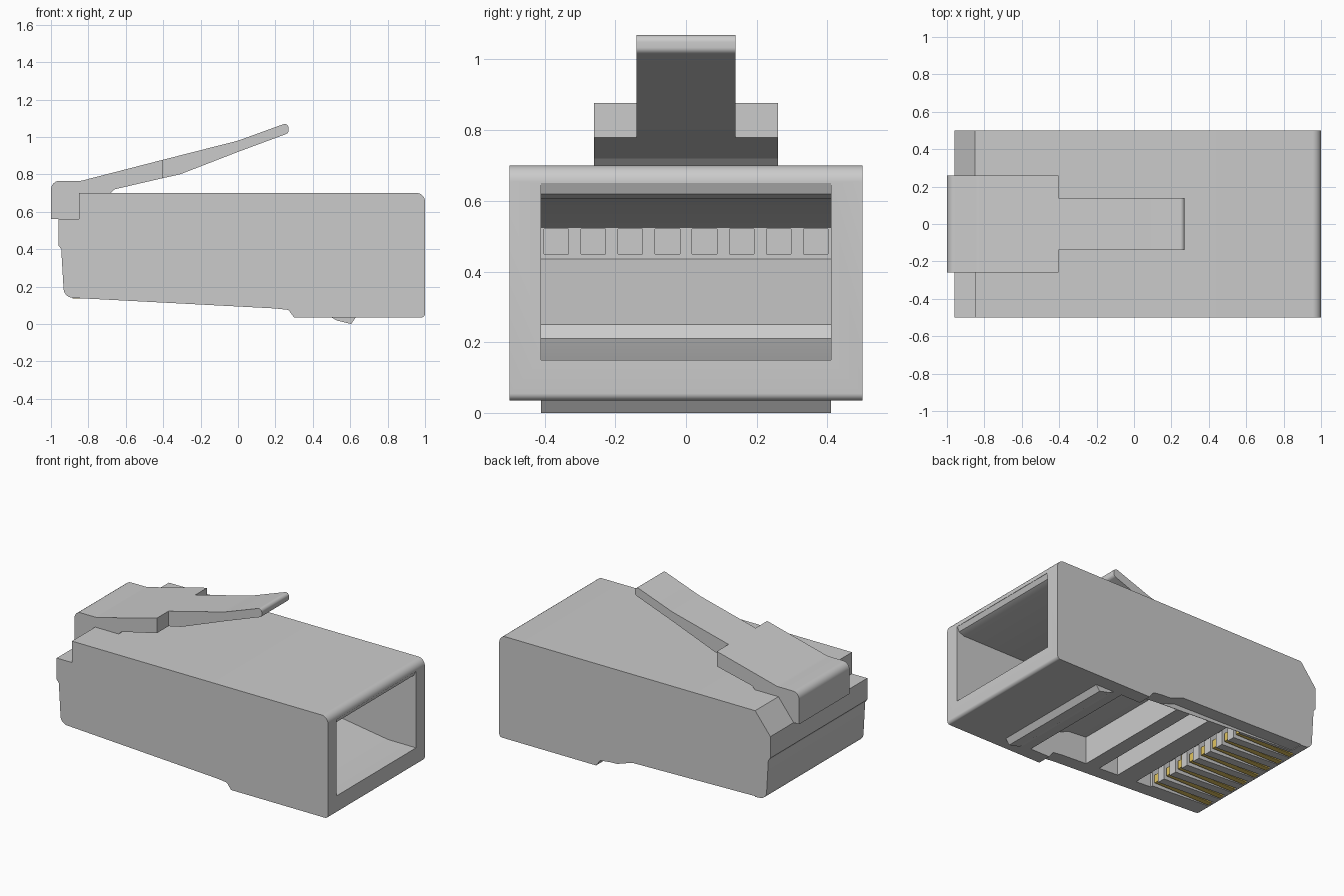
import bpy, bmesh, math
from mathutils import Vector

if "Cube" in bpy.data.objects:
    bpy.data.objects.remove(bpy.data.objects["Cube"])


def rounded(points):
    """Expand (x, z, radius) corners into arcs; (x, z) corners stay sharp."""
    out, n = [], len(points)
    for i, p in enumerate(points):
        c = Vector(p[:2])
        if len(p) == 2:
            out.append(c)
            continue
        a = (Vector(points[i - 1][:2]) - c).normalized()
        b = (Vector(points[(i + 1) % n][:2]) - c).normalized()
        half = a.angle(b) / 2
        centre = c + (a + b).normalized() * p[2] / math.sin(half)
        start = c + a * p[2] / math.tan(half) - centre
        end = c + b * p[2] / math.tan(half) - centre
        for k in range(7):
            t = k / 6
            out.append(centre + start.lerp(end, t).normalized() * p[2])
    return out


def add_prism(bm, points, y0, y1):
    """Extrude an x-z profile between two y positions."""
    pts = rounded(points)
    ends = [[bm.verts.new((p.x, y, p.y)) for p in pts] for y in (y0, y1)]
    bm.faces.new(ends[0])
    bm.faces.new(ends[1][::-1])
    n = len(pts)
    for i in range(n):
        j = (i + 1) % n
        bm.faces.new((ends[0][j], ends[0][i], ends[1][i], ends[1][j]))


def box(x0, x1, z0, z1):
    return [(x0, z0), (x1, z0), (x1, z1), (x0, z1)]


def make(name, prisms):
    bm = bmesh.new()
    for points, y0, y1 in prisms:
        add_prism(bm, points, y0, y1)
    bmesh.ops.recalc_face_normals(bm, faces=bm.faces)
    mesh = bpy.data.meshes.new(name)
    bm.to_mesh(mesh)
    bm.free()
    obj = bpy.data.objects.new(name, mesh)
    bpy.context.collection.objects.link(obj)
    return obj


def cut(obj, prisms):
    """Subtract prisms from an object; an empty result is ignored."""
    cutter = make("cutter", prisms)
    cutter.hide_render = True
    mod = obj.modifiers.new("cut", 'BOOLEAN')
    mod.operation, mod.solver, mod.object = 'DIFFERENCE', 'EXACT', cutter
    graph = bpy.context.evaluated_depsgraph_get()
    mesh = bpy.data.meshes.new_from_object(obj.evaluated_get(graph))
    obj.modifiers.clear()
    if len(mesh.polygons) > 6:
        obj.data = mesh
    bpy.data.objects.remove(cutter)


def smooth(obj):
    bpy.ops.object.select_all(action='DESELECT')
    obj.select_set(True)
    bpy.context.view_layer.objects.active = obj
    bpy.ops.object.shade_smooth_by_angle(angle=math.radians(30))


W = 0.41                                        # inner half width
lanes = [-0.3675 + 0.105 * i for i in range(8)]  # wire positions

# Housing outline
body = make("housing", [([
    (-0.85, 0.7), (-0.85, 0.56), (-0.96, 0.56), (-0.96, 0.42), (-0.945, 0.40),
    (-0.93, 0.142, 0.05), (0.20, 0.083), (0.27, 0.075, 0.02), (0.30, 0.035),
    (1.0, 0.035, 0.02), (1.0, 0.7, 0.045)], -0.5, 0.5)])

# Raised underside of the far wall
cut(body, [([(0.31, -0.1), (0.31, 0.03), (0.04, 0.122), (-0.85, 0.142),
             (-0.85, -0.1)], W + 0.003, 0.6)])

# Cable cavity with rounded upper lip and funnel
cut(body, [([
    (1.1, 0.65), (0.998, 0.65), (0.985, 0.62), (0.95, 0.605), (0.30, 0.605),
    (0.02, 0.525), (0.02, 0.435), (0.38, 0.25), (0.40, 0.21), (0.80, 0.15),
    (1.1, 0.15)], -W, W)])

# Crimp recesses underneath and wire holes
cuts = [
    ([(0.44, -0.1), (0.44, 0.14), (0.15, 0.26), (0.02, 0.27), (0.02, -0.1)], -W, W),
    ([(-0.08, -0.1), (-0.08, 0.22), (-0.12, 0.34), (-0.22, 0.34), (-0.22, -0.1)], -W, W),
    (box(-0.47, -0.36, -0.1, 0.21), -W, W)]
for y in lanes:
    cuts.append((box(-0.85, 0.06, 0.45, 0.52), y - 0.035, y + 0.035))
cut(body, cuts)

# Contact slots, open into the last recess
cut(body, [(box(-0.89, -0.46, 0.05, 0.36), y - 0.026, y + 0.026) for y in lanes])
smooth(body)

# Crimp ridge under the cable entry
make("crimp_ridge", [([(0.50, 0.035), (0.53, 0.018), (0.605, 0.0), (0.63, 0.035)], -W, W)])

# Sloped shoulder on one side of the nose
make("shoulder_wedge", [([(-0.85, 0.7), (-0.96, 0.56), (-0.85, 0.56)], 0.26, 0.5)])

# Latch: wide root, narrow finger
latch = make("latch", [
    ([(-1.0, 0.56), (-0.85, 0.56), (-0.85, 0.7), (-0.68, 0.7), (-0.66, 0.72),
      (-0.405, 0.779), (-0.405, 0.877), (-0.84, 0.765, 0.1), (-1.0, 0.765, 0.045)],
     -0.26, 0.26),
    ([(-0.405, 0.779), (-0.31, 0.80, 0.2), (0.0, 0.92), (0.27, 1.02, 0.02),
      (0.27, 1.078, 0.02), (0.0, 0.98, 0.3), (-0.405, 0.877)], -0.14, 0.14)])
smooth(latch)

# Gold contact blades
gold = bpy.data.materials.new("gold")
gold.diffuse_color = (0.75, 0.55, 0.12, 1)
gold.use_nodes = True
gold.node_tree.nodes["Principled BSDF"].inputs["Base Color"].default_value = gold.diffuse_color
contacts = make("contacts", [([
    (-0.885, 0.137), (-0.48, 0.137), (-0.48, 0.19), (-0.505, 0.21),
    (-0.505, 0.36), (-0.885, 0.36)], y - 0.017, y + 0.017) for y in lanes])
contacts.data.materials.append(gold)
